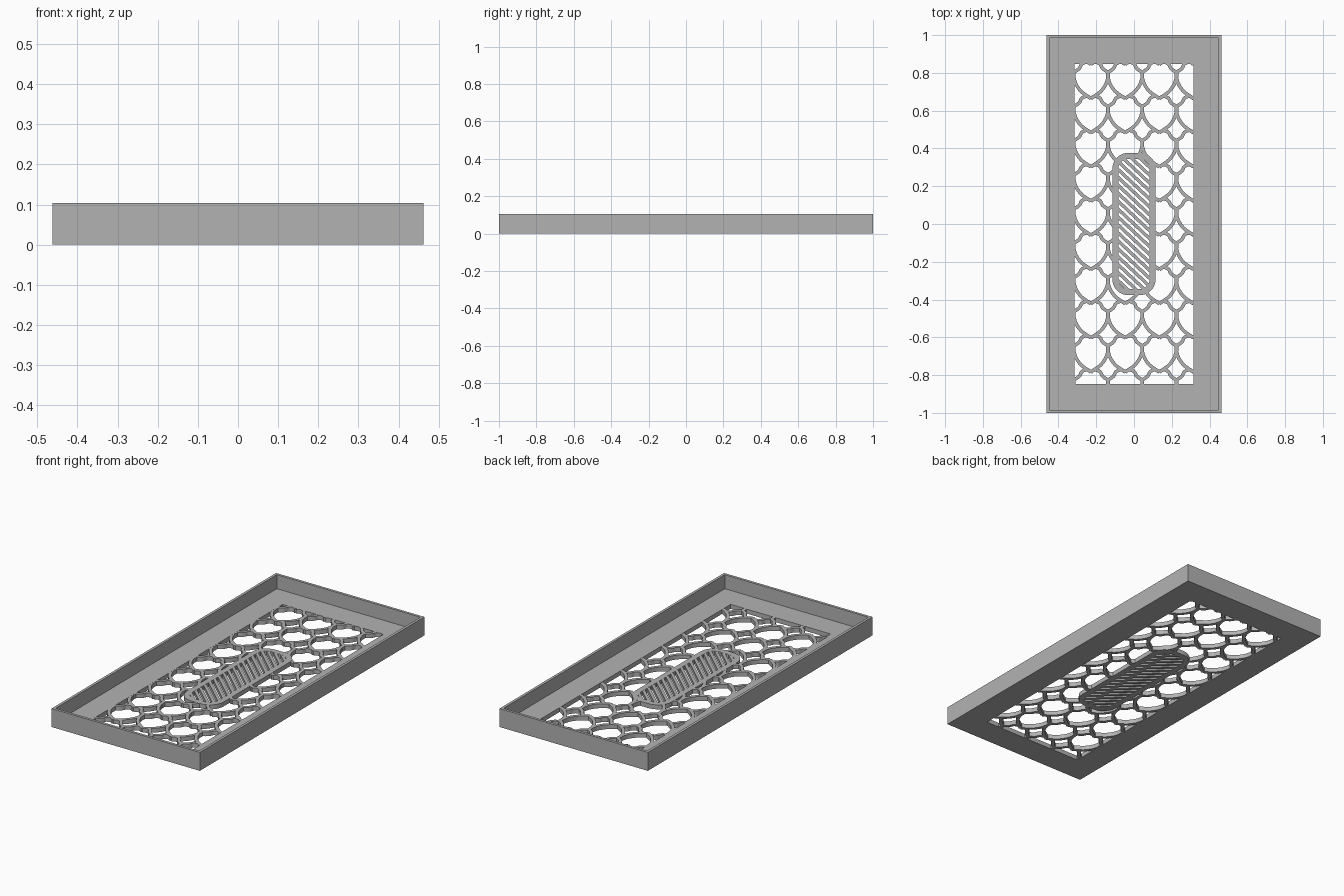
import bpy, bmesh, math
from mathutils import Vector

if "Cube" in bpy.data.objects:
    bpy.data.objects.remove(bpy.data.objects["Cube"])

grey = bpy.data.materials.new("plain grey")
grey.use_nodes = True
grey.diffuse_color = (0.45, 0.45, 0.45, 1)
grey.node_tree.nodes["Principled BSDF"].inputs["Base Color"].default_value = grey.diffuse_color

HALF_X, HALF_Y, HEIGHT, FLOOR, WALL = 0.4625, 1.0, 0.104, 0.025, 0.015
OPEN_X, OPEN_Y = 0.315, 0.847
PITCH = 0.181
BADGE_X, BADGE_Y, BADGE_R, RIM = 0.115, 0.377, 0.085, 0.032


def finish(name, bm):
    bmesh.ops.recalc_face_normals(bm, faces=bm.faces)
    mesh = bpy.data.meshes.new(name)
    bm.to_mesh(mesh)
    bm.free()
    mesh.materials.append(grey)
    ob = bpy.data.objects.new(name, mesh)
    bpy.context.collection.objects.link(ob)
    return ob


def rect(x, y):
    return [(-x, -y), (x, -y), (x, y), (-x, y)]


def rounded(x, y, r, steps=6):
    pts = []
    for k, (sx, sy) in enumerate([(1, 1), (-1, 1), (-1, -1), (1, -1)]):
        for s in range(steps + 1):
            a = math.pi / 2 * (k + s / steps)
            pts.append((sx * (x - r) + r * math.cos(a), sy * (y - r) + r * math.sin(a)))
    return pts


def ring(name, outer, inner, z0, z1):
    """Flat frame between two loops with equal point counts."""
    bm = bmesh.new()
    loops = [[bm.verts.new((x, y, z)) for x, y in pts]
             for pts, z in ((outer, z0), (outer, z1), (inner, z1), (inner, z0))]
    n = len(outer)
    for a, b in zip(loops, loops[1:] + loops[:1]):
        for i in range(n):
            j = (i + 1) % n
            bm.faces.new((a[i], a[j], b[j], b[i]))
    return finish(name, bm)


def badge_distance(p):
    """Signed distance to the outer edge of the badge."""
    qx = abs(p.x) - BADGE_X + BADGE_R
    qy = abs(p.y) - BADGE_Y + BADGE_R
    return math.hypot(max(qx, 0), max(qy, 0)) + min(max(qx, qy), 0) - BADGE_R


def strand(bm, pts, width, keep, z0=0.0004, z1=FLOOR - 0.0004):
    """Upright ribbon along a path, limited to the points that pass keep."""
    runs, run = [], []
    for p in pts:
        if keep(p):
            run.append(p)
        else:
            runs.append(run)
            run = []
    runs.append(run)
    for run in runs:
        if len(run) < 2:
            continue
        rows = []
        for i, p in enumerate(run):
            t = (run[min(i + 1, len(run) - 1)] - run[max(i - 1, 0)]).normalized()
            side = Vector((-t.y, t.x)) * width / 2
            rows.append([bm.verts.new((*(p + s * side), z))
                         for s, z in ((1, z0), (1, z1), (-1, z1), (-1, z0))])
        for a, b in zip(rows, rows[1:]):
            for k in range(4):
                m = (k + 1) % 4
                bm.faces.new((a[k], a[m], b[m], b[k]))
        bm.faces.new(rows[0])
        bm.faces.new(rows[-1][::-1])


def smooth_path(pts, steps=5):
    """Catmull-Rom curve through the control points."""
    p = [Vector(q) for q in pts]
    p = [2 * p[0] - p[1]] + p + [2 * p[-1] - p[-2]]
    out = []
    for a, b, c, d in zip(p, p[1:], p[2:], p[3:]):
        for s in range(steps):
            t = s / steps
            out.append(0.5 * (2 * b + (c - a) * t + (2 * a - 5 * b + 4 * c - d) * t * t
                              + (3 * b - a - 3 * c + d) * t ** 3))
    return out + [p[-2]]


# Tray floor frame and upright wall
ring("floor_frame", rect(HALF_X, HALF_Y), rect(OPEN_X, OPEN_Y), 0, FLOOR)
ring("tray_wall", rect(HALF_X, HALF_Y), rect(HALF_X - WALL, HALF_Y - WALL), FLOOR, HEIGHT)

# Lattice: pointed cell bottoms, scalloped cell tops and short upright necks
flank = smooth_path([(PITCH / 2, 0.105), (0.079, 0.07), (0.055, 0.035), (0.026, 0.012), (0, -0.004)])
scallop = smooth_path([(0, -0.006), (0.022, 0.006), (0.048, -0.004), (0.062, -0.028), (PITCH / 2, -0.048)])
neck = [Vector((PITCH / 2, -0.044 - 0.008 * k)) for k in range(5)]


def in_lattice(p):
    return (abs(p.x) < OPEN_X + 0.015 and abs(p.y) < OPEN_Y + 0.015
            and badge_distance(p) > -RIM + 0.012)


bm = bmesh.new()
for col in range(-2, 4):
    for row in range(-1, 10):
        origin = Vector((-0.047 + PITCH * col, 0.67 - PITCH * row))
        for path in (flank, scallop):
            for side in (1, -1):
                strand(bm, [origin + Vector((side * p.x, p.y)) for p in path], 0.018, in_lattice)
        strand(bm, [origin + p for p in neck], 0.02, in_lattice)
finish("lattice", bm)

# Badge rim with diagonal slats
ring("badge_rim", rounded(BADGE_X, BADGE_Y, BADGE_R),
     rounded(BADGE_X - RIM, BADGE_Y - RIM, BADGE_R - RIM), 0, FLOOR)
bm = bmesh.new()
for k in range(-10, 11):
    line = [Vector((x * 0.008, k * 0.042 - x * 0.0075)) for x in range(-14, 15)]
    strand(bm, line, 0.017, lambda p: badge_distance(p) < -0.016)
finish("badge_slats", bm)
